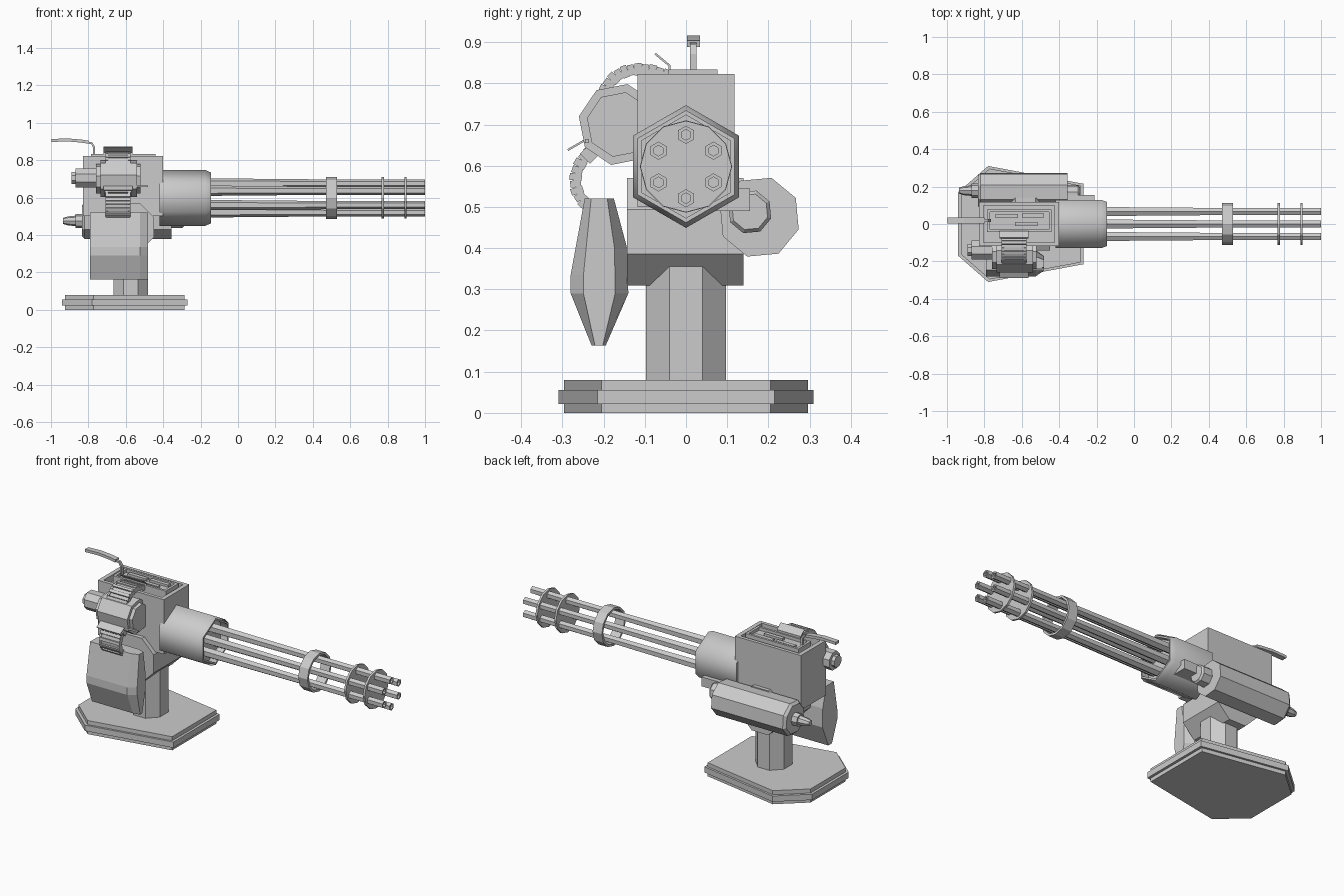
import bpy, bmesh, math
from mathutils import Vector
from mathutils.geometry import interpolate_bezier

if "Cube" in bpy.data.objects:
    bpy.data.objects.remove(bpy.data.objects["Cube"])


def loft(name, sections, closed=False, smooth=None):
    """Skin equal-length rings of 3D points; cap the ends unless closed."""
    bm = bmesh.new()
    rings = [[bm.verts.new(p) for p in s] for s in sections]
    n = len(rings[0])
    pairs = list(zip(rings, rings[1:]))
    if closed:
        pairs.append((rings[-1], rings[0]))
    else:
        bm.faces.new(rings[0])
        bm.faces.new(rings[-1])
    for a, b in pairs:
        for i in range(n):
            j = (i + 1) % n
            bm.faces.new((a[i], a[j], b[j], b[i]))
    bmesh.ops.recalc_face_normals(bm, faces=bm.faces)
    mesh = bpy.data.meshes.new(name)
    bm.to_mesh(mesh)
    bm.free()
    ob = bpy.data.objects.new(name, mesh)
    bpy.context.collection.objects.link(ob)
    if smooth:
        bpy.ops.object.select_all(action='DESELECT')
        ob.select_set(True)
        bpy.context.view_layer.objects.active = ob
        bpy.ops.object.shade_smooth_by_angle(angle=math.radians(smooth))
    return ob


def turned(name, y, z, profile, sides, turn=0.0, closed=False, smooth=None):
    """Revolve (x, radius) pairs around an axis along x."""
    secs = []
    for x, r in profile:
        secs.append([(x, y + r * math.sin(a), z + r * math.cos(a))
                     for a in (turn + math.tau * i / sides for i in range(sides))])
    return loft(name, secs, closed, smooth)


def rect(x0, x1, y0, y1, z):
    return [(x0, y0, z), (x1, y0, z), (x1, y1, z), (x0, y1, z)]


def box(name, x0, x1, y0, y1, z0, z1):
    return loft(name, [rect(x0, x1, y0, y1, z0), rect(x0, x1, y0, y1, z1)])


def slab(name, p, q, thick, x0, x1):
    """Flat plate running from p to q in the yz plane."""
    p, q = Vector(p), Vector(q)
    d = (q - p).normalized() * thick / 2
    n = Vector((-d.y, d.x))
    corners = [p + n, q + n, q - n, p - n]
    return loft(name, [[(x, c.x, c.y) for c in corners] for x in (x0, x1)])


# Stepped base plate
outline = [(-0.94, -0.17), (-0.78, -0.31), (-0.27, -0.215),
           (-0.27, 0.215), (-0.78, 0.31), (-0.94, 0.17)]
layers = [(0, 0.955), (0.022, 0.955), (0.022, 1), (0.056, 1), (0.056, 0.955), (0.08, 0.955)]
loft("base_plate", [[(-0.6 + (x + 0.6) * s, y * s, z) for x, y in outline] for z, s in layers])

# Octagonal pedestal
a8 = [math.pi / 8 + i * math.pi / 4 for i in range(8)]
loft("pedestal", [[(-0.573 + 0.1 * math.cos(a), 0.105 * math.sin(a), z) for a in a8]
                  for z in (0.07, 0.42)])

# Pivot block, an octagon across the mount
loft("pivot_block", [[(-0.58 + 0.141 * math.cos(a), y, 0.44 + 0.141 * math.sin(a)) for a in a8]
                     for y in (-0.143, 0.14)])

# Receiver with an open tray on top
loft("receiver", [rect(-0.83, -0.40, -0.118, 0.118, 0.5),
                  rect(-0.83, -0.40, -0.118, 0.118, 0.822),
                  rect(-0.805, -0.425, -0.098, 0.098, 0.822),
                  rect(-0.805, -0.425, -0.098, 0.098, 0.785)])
loft("tray_lid", [rect(-0.785, -0.44, -0.043, 0.077, 0.78),
                  rect(-0.785, -0.44, -0.043, 0.077, 0.833),
                  rect(-0.77, -0.455, -0.03, 0.064, 0.833),
                  rect(-0.77, -0.455, -0.03, 0.064, 0.815)])
for i, (x, y) in enumerate([(-0.68, 0.042), (-0.54, 0.046), (-0.575, 0.0)]):
    box(f"lid_bar_{i}", x - 0.06, x + 0.06, y - 0.011, y + 0.011, 0.81, 0.828)


# Charging handle: bent stem and flattened grip
def bent_bar(name, path, w, t):
    secs = []
    pts = [Vector(p) for p in path]
    for i, p in enumerate(pts):
        d = (pts[min(i + 1, len(pts) - 1)] - pts[max(i - 1, 0)]).normalized()
        n = Vector((-d.y, d.x)) * t / 2
        secs.append([(p.x + n.x * s, 0.018 + w / 2 * u, p.y + n.y * s)
                     for s, u in ((1, 1), (1, -1), (-1, -1), (-1, 1))])
    loft(name, secs)


bent_bar("handle_stem", [(-0.77, 0.82), (-0.77, 0.87), (-0.782, 0.89), (-0.82, 0.897)], 0.016, 0.011)
bent_bar("handle_grip", [(-0.80, 0.896), (-0.84, 0.902), (-0.91, 0.908), (-0.998, 0.905)], 0.032, 0.016)

# Hexagonal barrel housing, recessed at the front
ZC = 0.598
turned("barrel_housing", 0, ZC, [(-0.42, 0.149), (-0.175, 0.149), (-0.145, 0.136),
                                 (-0.145, 0.125), (-0.19, 0.125)], 6, smooth=62)

# Six tapered barrels with open bores
for i in range(6):
    a = i * math.tau / 6
    turned(f"barrel_{i}", 0.077 * math.sin(a), ZC + 0.077 * math.cos(a),
           [(-0.2, 0.028), (0.46, 0.022), (1, 0.022), (1, 0.013), (0.95, 0.013)], 6)

# Barrel clamp and two thin spacer discs
turned("barrel_clamp", 0, ZC, [(0.47, 0.112), (0.53, 0.112), (0.53, 0.099), (0.47, 0.099)],
       12, closed=True)
for i, x in enumerate((0.774, 0.896)):
    turned(f"spacer_disc_{i}", 0, ZC, [(x - 0.006, 0.111), (x + 0.006, 0.111)], 12)

# Drive motor slung under the far side
turned("motor", 0.178, 0.475, [(-0.835, 0.086), (-0.82, 0.1), (-0.355, 0.1)], 8, turn=0.3)
turned("motor_shaft", 0.178, 0.475, [(-0.82, 0.038), (-0.87, 0.038), (-0.87, 0.028),
                                     (-0.91, 0.024), (-0.935, 0.016)], 8)
turned("motor_nose", 0.155, 0.488, [(-0.36, 0.054), (-0.30, 0.054), (-0.29, 0.045)], 8, turn=0.3)
box("motor_bracket", -0.42, -0.21, 0.07, 0.155, 0.49, 0.545)

# Feeder drum on the near side
turned("feeder_drum", -0.162, 0.7, [(-0.735, 0.1), (-0.54, 0.1)], 8, turn=0.2)
turned("feeder_flange", -0.162, 0.7, [(-0.76, 0.08), (-0.52, 0.08)], 8, turn=0.2)
turned("feeder_motor", -0.14, 0.705, [(-0.74, 0.055), (-0.87, 0.055), (-0.87, 0.035),
                                      (-0.89, 0.035)], 8, turn=0.39)
box("feeder_pin", -0.55, -0.48, -0.245, -0.235, 0.655, 0.665)
slab("upper_flap", (-0.075, 0.872), (-0.04, 0.843), 0.005, -0.72, -0.565)
slab("upper_flap_hinge", (-0.04, 0.845), (-0.04, 0.815), 0.005, -0.72, -0.565)
slab("lower_flap", (-0.287, 0.638), (-0.235, 0.668), 0.005, -0.72, -0.565)


# Segmented ammunition chutes with side rails
def chute(name, p0, h0, h1, p1, count):
    pts = interpolate_bezier(*[Vector(p).to_3d() for p in (p0, h0, h1, p1)], count + 1)
    for i in range(count):
        p, q = pts[i].to_2d(), pts[i + 1].to_2d()
        rib = i % 2 == 0
        wid, thick = (0.065, 0.03) if rib else (0.055, 0.018)
        slab(f"{name}_link_{i}", p, q, thick, -0.642 - wid, -0.642 + wid)
        for s in (-1, 1):
            xs = -0.642 + s * 0.06
            slab(f"{name}_rail_{i}_{s}", p, q, 0.026, xs - 0.006, xs + 0.006)


chute("upper_chute", (-0.2, 0.775), (-0.175, 0.845), (-0.10, 0.845), (-0.04, 0.815), 11)
chute("lower_chute", (-0.225, 0.64), (-0.275, 0.605), (-0.285, 0.54), (-0.24, 0.505), 9)
slab("chute_collar", (-0.245, 0.617), (-0.222, 0.64), 0.035, -0.715, -0.57)

# Ammunition box with a chamfered front end
prof = [(-0.246, 0.52), (-0.175, 0.52), (-0.143, 0.4), (-0.14, 0.29),
        (-0.195, 0.163), (-0.229, 0.163), (-0.28, 0.29), (-0.28, 0.335)]
loft("ammo_box", [[(x, -0.211 + (y + 0.211) * s, z) for y, z in prof]
                  for x, s in ((-0.79, 1), (-0.525, 1), (-0.482, 0.55))])
